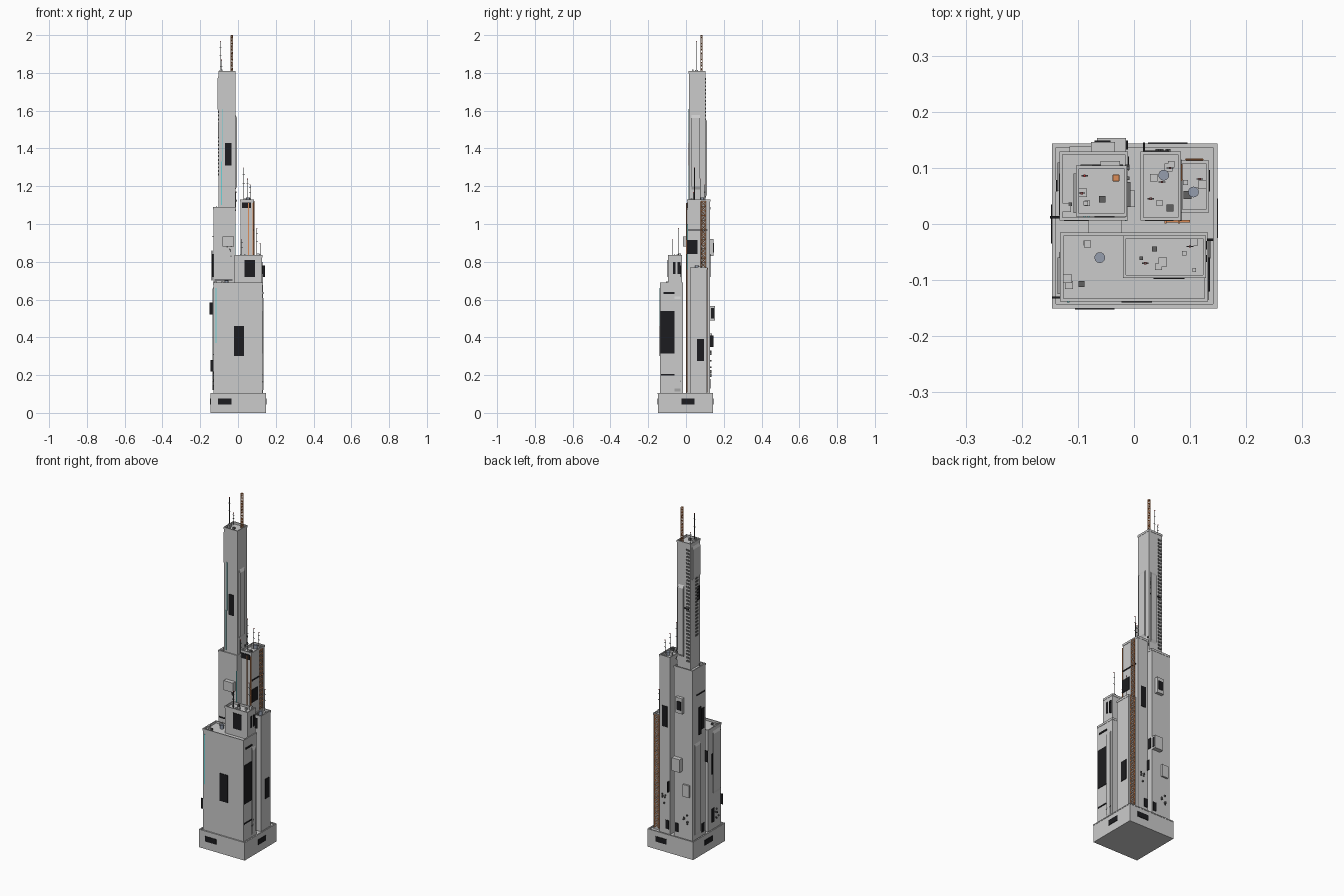
import bpy, bmesh, random
from mathutils import Vector, Matrix

if "Cube" in bpy.data.objects:
    bpy.data.objects.remove(bpy.data.objects["Cube"])

random.seed(4)

def mat(name, rgb):
    m = bpy.data.materials.new(name)
    m.diffuse_color = (*rgb, 1)
    m.use_nodes = True
    m.node_tree.nodes["Principled BSDF"].inputs["Base Color"].default_value = m.diffuse_color
    return m

BLACK = mat("screen_black", (0.012, 0.012, 0.014))
DARK = mat("dark_metal", (0.12, 0.12, 0.12))
RUST = mat("rust_orange", (0.72, 0.27, 0.10))
CYAN = mat("neon_cyan", (0.15, 0.65, 0.68))
TANK = mat("tank_blue", (0.30, 0.34, 0.42))
RED = mat("beacon_red", (0.6, 0.03, 0.03))

def finish(bm, name, m=None):
    me = bpy.data.meshes.new(name)
    bm.to_mesh(me)
    bm.free()
    ob = bpy.data.objects.new(name, me)
    bpy.context.collection.objects.link(ob)
    if m:
        me.materials.append(m)
    return ob

def add_box(bm, x0, x1, y0, y1, z0, z1):
    M = Matrix.Translation(((x0+x1)/2, (y0+y1)/2, (z0+z1)/2)) @ Matrix.Diagonal((x1-x0, y1-y0, z1-z0, 1))
    return bmesh.ops.create_cube(bm, size=1, matrix=M)['verts']

def box(name, x0, x1, y0, y1, z0, z1, m=None):
    bm = bmesh.new()
    add_box(bm, x0, x1, y0, y1, z0, z1)
    return finish(bm, name, m)

def add_beam(bm, a, b, r, n=4):
    a, b = Vector(a), Vector(b)
    M = Matrix.Translation((a+b)/2) @ (b-a).to_track_quat('Z', 'Y').to_matrix().to_4x4()
    bmesh.ops.create_cone(bm, cap_ends=True, segments=n, radius1=r, radius2=r, depth=(b-a).length, matrix=M)

def block(name, x0, x1, y0, y1, z0, z1, rim=0.004, drop=0.012):
    """Tower volume with a sunken roof and a slightly overhanging parapet."""
    bm = bmesh.new()
    add_box(bm, x0, x1, y0, y1, z0, z1-drop)
    o = 0.0015
    add_box(bm, x0-o, x1+o, y0-o, y0+rim, z1-drop, z1)
    add_box(bm, x0-o, x1+o, y1-rim, y1+o, z1-drop, z1)
    add_box(bm, x0-o, x0+rim, y0+rim, y1-rim, z1-drop, z1)
    add_box(bm, x1-rim, x1+o, y0+rim, y1-rim, z1-drop, z1)
    return finish(bm, name)

def panel(name, side, at, u0, u1, z0, z1, m=BLACK, t=0.003):
    """Thin plate on a wall; side is -x, +x, -y or +y, at is the wall position."""
    lo, hi = (at-t, at+0.001) if side[0] == '-' else (at-0.001, at+t)
    if side[1] == 'x':
        return box(name, lo, hi, u0, u1, z0, z1, m)
    return box(name, u0, u1, lo, hi, z0, z1, m)

def truss(name, p, q, z0, z1, n, m=RUST, r=0.0016):
    """Flat lattice between two uprights at p and q."""
    bm = bmesh.new()
    for a in (p, q):
        add_beam(bm, (*a, z0), (*a, z1), r*1.3)
    h = (z1-z0)/n
    for i in range(n):
        a, b = z0+i*h, z0+(i+1)*h
        add_beam(bm, (*p, a), (*q, b), r)
        add_beam(bm, (*q, a), (*p, b), r)
        add_beam(bm, (*p, b), (*q, b), r)
    return finish(bm, name, m)

# main volumes
block("podium", -.145, .147, -.149, .142, 0, .105, .006, .006)
block("front_block", -.13, .13, -.137, -.017, .095, .69)
block("front_upper_block", -.018, .127, -.095, -.022, .67, .835)
block("left_tower", -.131, -.012, .008, .128, .095, 1.09)
block("left_tower_upper", -.102, -.014, .015, .103, 1.07, 1.81)
block("middle_tower", .013, .082, .008, .128, .095, 1.13)
block("right_tower", .082, .132, .022, .112, .095, .77)

# chamfered buttress slabs
def slab(name, side, at, u0, u1, z0, z1, t=.008):
    ob = panel(name, side, at, u0, u1, z0, z1, None, t)
    ax, s = 'xy'.index(side[1]), (-1 if side[0] == '-' else 1)
    for v in ob.data.vertices:
        if (v.co[ax]-at)*s > 0.5*t:
            v.co.z += .018 if v.co.z < (z0+z1)/2 else -.018
slab("upper_slab_right", '+x', -.014, .03, .075, 1.18, 1.58)
slab("upper_slab_left", '-x', -.102, .02, .09, 1.59, 1.79, .006)
slab("upper_slab_back", '+y', .103, -.06, -.025, 1.14, 1.56, .009)
slab("front_block_slab_left", '-x', -.13, -.125, -.06, .30, .67, .006)
slab("front_block_slab_right", '+x', .13, -.06, -.03, .11, .62, .006)
slab("left_tower_slab", '-x', -.131, .06, .11, .12, .66, .005)

# black screens: name, wall, position, across range, height range
for s in [
    ("upper_screen_front", '-y', .015, -.07, -.035, 1.31, 1.43),
    ("front_block_screen", '-y', -.137, -.022, .032, .30, .46),
    ("front_upper_screen", '-y', -.095, .035, .09, .72, .81),
    ("podium_screen_front", '-y', -.149, -.105, -.035, .045, .075),
    ("middle_screen_front", '-y', .008, .02, .07, 1.085, 1.115),
    ("front_block_screen_right", '+x', .13, -.135, -.046, .315, .54),
    ("front_block_line_right", '+x', .13, -.132, -.03, .198, .205),
    ("middle_screen_right", '+x', .082, .005, .06, .84, .915),
    ("middle_line_right", '+x', .082, .01, .115, .965, .972),
    ("right_tower_screen", '+x', .132, .058, .096, .275, .39),
    ("podium_screen_right", '+x', .147, -.025, .045, .045, .075),
    ("front_upper_screen_a", '+x', .127, -.068, -.055, .735, .80),
    ("front_upper_screen_b", '+x', .127, -.045, -.03, .735, .80),
    ("upper_screen_left", '-x', -.102, .02, .045, 1.46, 1.54),
    ("upper_screen_back", '+y', .103, -.057, -.025, 1.46, 1.545),
    ("upper_line_back", '+y', .103, -.09, -.02, 1.425, 1.432),
    ("left_tower_screen_left", '-x', -.131, .02, .06, .72, .84),
    ("left_tower_line_left", '-x', -.131, .015, .09, .93, .937),
    ("front_block_screen_left", '-x', -.13, -.095, -.05, .42, .54),
    ("front_block_low_screen_left", '-x', -.13, -.07, -.05, .14, .22),
    ("middle_screen_back", '+y', .128, .03, .062, .72, .84),
    ("middle_low_screen_back", '+y', .128, .02, .04, .13, .18),
    ("left_tower_low_screen_back", '+y', .128, -.04, -.02, .13, .18),
    ("left_tower_low_screen_left", '-x', -.131, .02, .045, .12, .17),
    ("left_tower_gap_screen", '+x', -.012, .095, .12, .50, .56),
    ("podium_screen_back", '+y', .142, .025, .095, .045, .075),
    ("podium_screen_left", '-x', -.145, -.035, .035, .045, .075),
    ("left_tower_line_front", '-y', .008, -.125, -.03, .70, .707),
]:
    panel(*s)

# neon strips
panel("neon_upper_a", '-y', .015, -.083, -.079, 1.33, 1.61, CYAN)
panel("neon_upper_b", '-y', .015, -.09, -.086, 1.10, 1.33, CYAN)
panel("neon_front", '-y', -.137, -.119, -.115, .37, .66, CYAN)
panel("neon_gap", '-y', .008, -.016, -.013, .72, 1.0, CYAN)

# blade signs standing off the walls
for i, (x0, x1, y0, y1, z0, z1) in enumerate([
        (-.15, -.131, .010, .014, .52, .585), (-.146, -.129, -.133, -.129, .22, .28),
        (.13, .142, -.03, -.026, .72, .78), (-.139, -.136, .058, .078, .70, .86),
        (.016, .02, .128, .145, .35, .41), (.132, .135, -.12, -.06, .63, .64)]):
    box(f"blade_sign_{i}", x0, x1, y0, y1, z0, z1, BLACK)

# cantilevered pods
box("pod_front", -.081, -.022, -.016, .009, .88, .935)
box("pod_back_high", -.077, -.034, .127, .146, .83, .92)
panel("pod_back_screen", '+y', .146, -.07, -.042, .85, .90)
box("pod_back_mid", -.066, -.014, .127, .153, .49, .565)
panel("pod_mid_screen", '+x', -.014, .133, .149, .50, .555)
box("pod_back_low", -.115, -.075, .127, .138, .35, .42)
box("pod_gap", -.012, .002, .03, .06, .33, .39)

# rust lattices and pipes
truss("lattice_middle_right", (.085, .079), (.085, .105), .77, 1.12, 14)
truss("lattice_right_back", (.093, .115), (.122, .115), .11, .765, 24)
bm = bmesh.new()
for x, z0, z1 in ((.056, .10, 1.11), (.080, .10, 1.11)):
    add_box(bm, x-.002, x+.002, .001, .006, z0, z1)
add_box(bm, .056, .10, .003, .007, .11, .76)
finish(bm, "rust_pipes_front", RUST)

# ladder columns of dark vents
bm = bmesh.new()
for i in range(34):
    z = 1.12+i*.0195
    add_box(bm, -.095, -.074, .102, .106, z, z+.01)
    if i > 6:
        add_box(bm, -.105, -.101, .035, .058, z, z+.01)
finish(bm, "vent_columns", DARK)

# spire: square lattice mast
bm = bmesh.new()
cx, cy, w, n, z0, z1 = -.032, .082, .005, 12, 1.795, 1.998
c = [(cx-w, cy-w), (cx+w, cy-w), (cx+w, cy+w), (cx-w, cy+w)]
h = (z1-z0)/n
for k in range(4):
    p, q = c[k], c[(k+1) % 4]
    add_beam(bm, (*p, z0), (*p, z1), .0014)
    for i in range(n):
        add_beam(bm, (*p, z0+i*h), (*q, z0+(i+1)*h), .001)
        add_beam(bm, (*p, z0+(i+1)*h), (*q, z0+(i+1)*h), .001)
add_box(bm, cx-w, cx+w, cy-w, cy+w, z1-.002, 2.0)
finish(bm, "lattice_spire", RUST)

# antennas with beacons
bm, bb = bmesh.new(), bmesh.new()
for x, y, z0, z1 in [(-.093, .055, 1.79, 1.97), (-.088, .086, 1.79, 1.87), (.03, .045, 1.11, 1.30),
                     (.05, .075, 1.11, 1.24), (.064, .1, 1.11, 1.21), (.10, -.04, .82, .98),
                     (.02, -.07, .82, .92), (.117, .08, .76, .90), (-.012, .04, 1.07, 1.17)]:
    add_beam(bm, (x, y, z0), (x, y, z1), .0015, 6)
    for f in (.55, .8):
        z = z0+(z1-z0)*f
        add_box(bm, x-.006, x+.006, y-.001, y+.001, z, z+.002)
    add_box(bb, x-.002, x+.002, y-.002, y+.002, z1-.004, z1)
finish(bm, "antennas", DARK)
finish(bb, "beacons", RED)

# roof tanks
for i, (x, y, z) in enumerate([(.053, .087, 1.118), (.106, .057, .758), (-.061, -.06, .678)]):
    bm = bmesh.new()
    add_beam(bm, (x, y, z), (x, y, z+.022), .0095, 16)
    finish(bm, f"roof_tank_{i}", TANK)

# roof machinery boxes
bm, bk = bmesh.new(), bmesh.new()
for x0, x1, y0, y1, z, n in [(-.095, -.045, .03, .095, 1.798, 4), (.02, .07, .02, .12, 1.118, 5),
                             (.09, .125, .03, .10, .758, 4), (-.01, .12, -.088, -.03, .823, 7),
                             (-.12, -.03, -.125, -.03, .678, 5), (-.125, -.108, .02, .12, 1.078, 3)]:
    for i in range(n):
        x, y, s = random.uniform(x0, x1), random.uniform(y0, y1), random.uniform(.003, .008)
        add_box(bk if i % 3 == 2 else bm, x-s, x+s, y-s, y+s, z, z+random.uniform(.008, .02))
finish(bm, "roof_units")
finish(bk, "roof_vents", DARK)

# small wall-mounted units in clusters
bm = bmesh.new()
for ax, at, u, z, n in [(0, .13, -.045, .17, 7), (1, .128, -.09, .22, 7), (1, .128, .05, .30, 6),
                        (1, .004, -.05, .855, 6), (0, -.134, -.10, .18, 6), (0, -.014, .09, 1.15, 4)]:
    for i in range(n):
        a, b = u+random.uniform(-.015, .015), z+random.uniform(-.03, .03)
        lo = (at-.001, a-.003, b-.004) if ax == 0 else (a-.003, at-.001, b-.004)
        hi = (at+.006, a+.003, b+.004) if ax == 0 else (a+.003, at+.006, b+.004)
        add_box(bm, lo[0], hi[0], lo[1], hi[1], lo[2], hi[2])
finish(bm, "wall_units", DARK)
